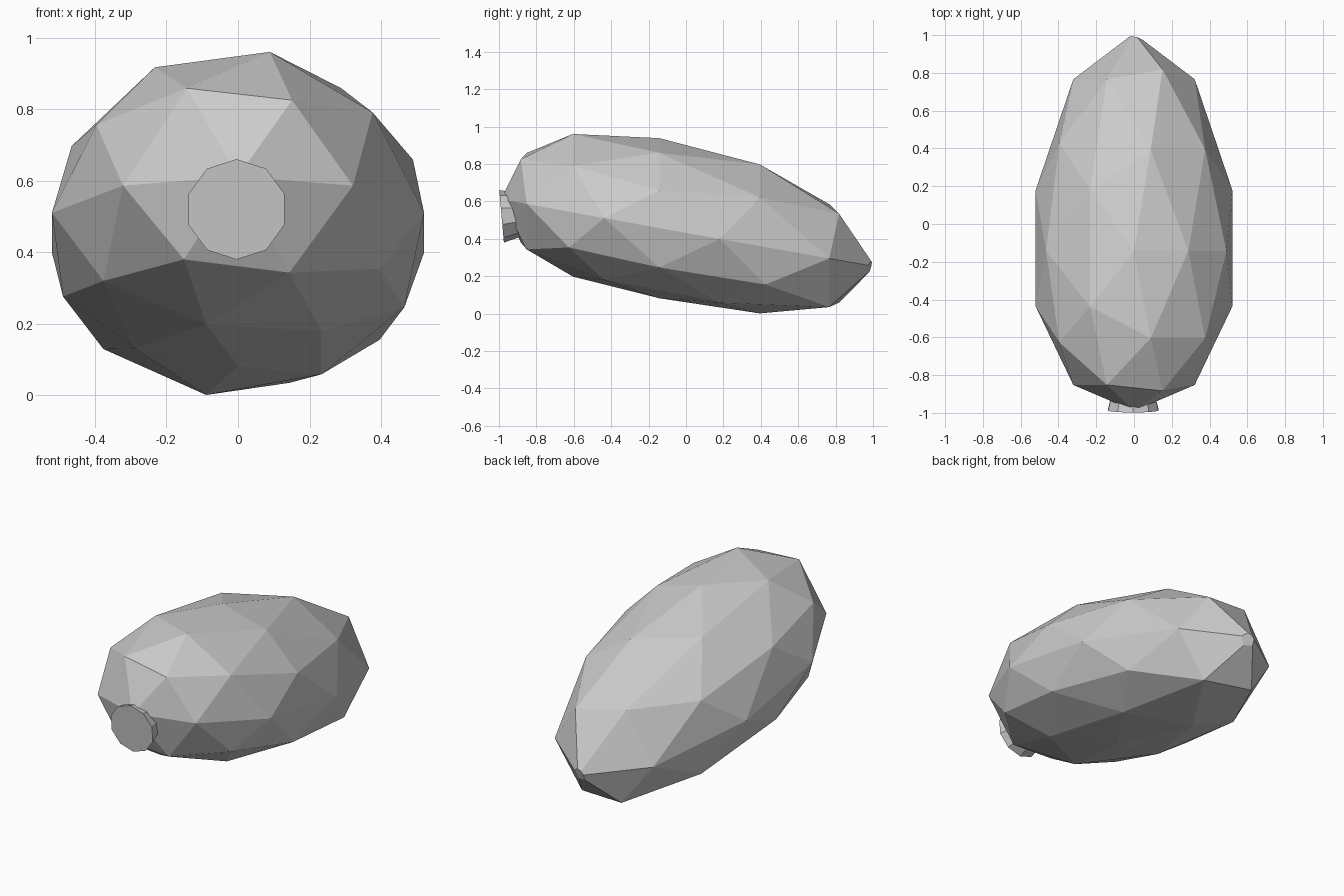
import bpy, bmesh
from math import radians
from mathutils import Vector, Matrix

cube = bpy.data.objects.get("Cube")
if cube:
    bpy.data.objects.remove(cube, do_unlink=True)

# One plain grey for everything
grey = bpy.data.materials.new("light_grey")
grey.use_nodes = True
colour = (0.6, 0.6, 0.6, 1)
grey.diffuse_color = colour
grey.node_tree.nodes["Principled BSDF"].inputs["Base Color"].default_value = colour


def add_object(name, bm):
    bmesh.ops.recalc_face_normals(bm, faces=bm.faces)
    mesh = bpy.data.meshes.new(name)
    bm.to_mesh(mesh)
    bm.free()
    mesh.materials.append(grey)
    obj = bpy.data.objects.new(name, mesh)
    bpy.context.collection.objects.link(obj)
    return obj


# Body: faceted sphere stretched lengthwise, blunt in front, drooping to the back
bm = bmesh.new()
bmesh.ops.create_icosphere(bm, subdivisions=2, radius=1)
for v in bm.verts:
    x, t, h = v.co
    height = 0.428 + 0.02 * t + 0.12 * t * t
    v.co = (0.547 * x,
            -0.143 + t + 0.153 * t * t,
            0.457 - 0.18 * t - 0.025 * t * t + height * h + 0.053 * h * h)

# Small slanted cut across the back tip
cut = bmesh.ops.bisect_plane(bm, geom=bm.verts[:] + bm.edges[:] + bm.faces[:],
                             plane_co=Vector((0, 0.99, 0.27)),
                             plane_no=Vector((0.27, 1, -0.33)), clear_outer=True)
rim = [e for e in cut["geom_cut"] if isinstance(e, bmesh.types.BMEdge)]
bmesh.ops.holes_fill(bm, edges=rim, sides=0)
add_object("body", bm)

# Front button: ten-sided disc, tapering into the body
bm = bmesh.new()
depth = 0.12
bmesh.ops.create_cone(bm, cap_ends=True, segments=10, radius1=0.11, radius2=0.141,
                      depth=depth,
                      matrix=Matrix.Translation((0, 0, -depth / 2)))
button = add_object("front_button", bm)
button.location = (-0.004, -0.986, 0.52)
button.rotation_euler = (radians(95), 0, 0)
